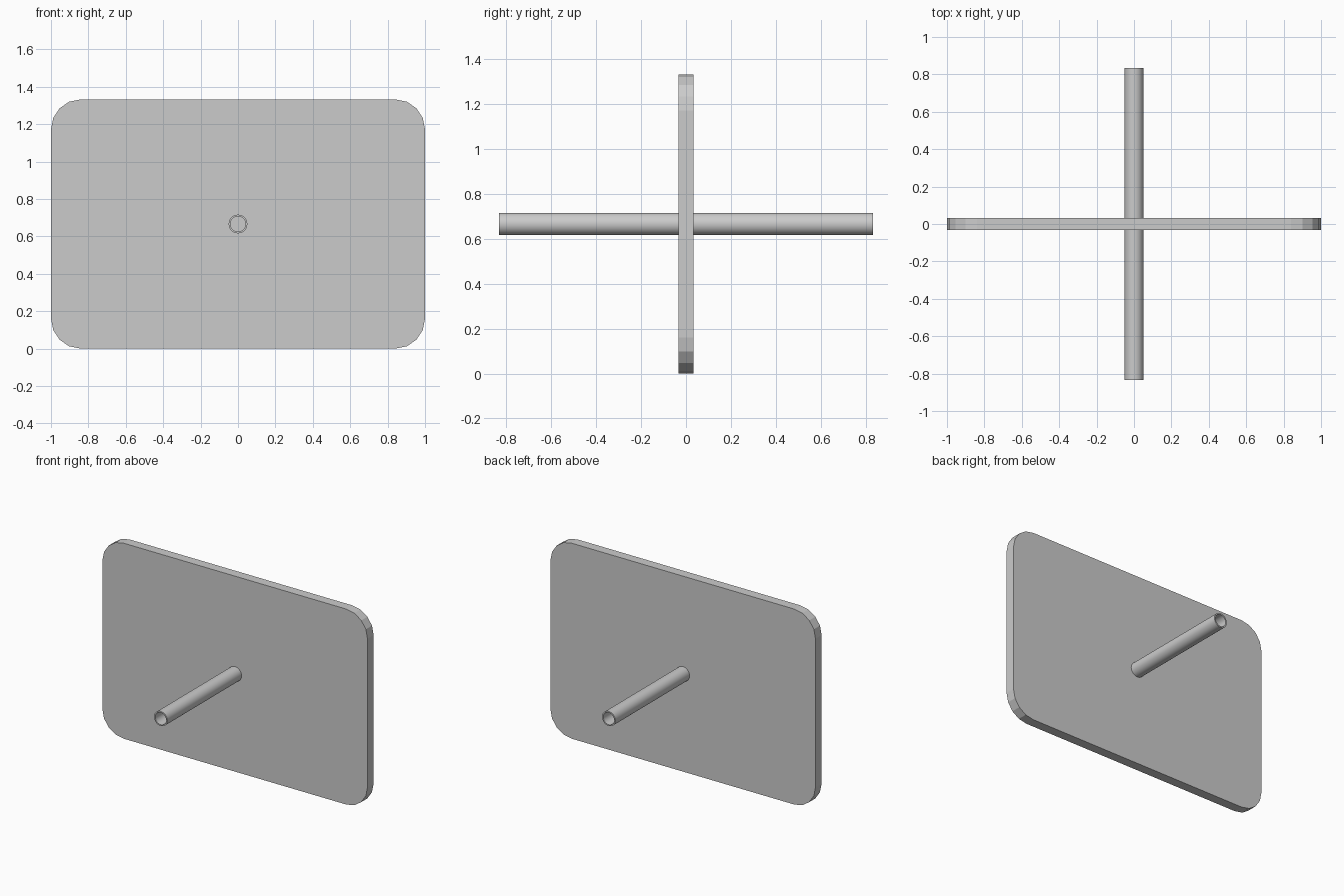
import bpy, bmesh
from math import sin, cos, pi, radians

if "Cube" in bpy.data.objects:
    bpy.data.objects.remove(bpy.data.objects["Cube"])

W, H, T = 2.0, 1.333, 0.066        # panel width, height, thickness
CORNER, STEPS = 0.16, 4            # rounded corner radius and segments
OUTER, INNER, HALF = 0.05, 0.041, 0.833
SIDES = 32


def finish(name, bm):
    bmesh.ops.recalc_face_normals(bm, faces=bm.faces[:])
    mesh = bpy.data.meshes.new(name)
    bm.to_mesh(mesh)
    bm.free()
    ob = bpy.data.objects.new(name, mesh)
    bpy.context.collection.objects.link(ob)
    return ob


# Rounded rectangular panel
bm = bmesh.new()
outline = []
for i, (sx, sz) in enumerate([(1, 1), (-1, 1), (-1, -1), (1, -1)]):
    cx, cz = sx * (W / 2 - CORNER), H / 2 + sz * (H / 2 - CORNER)
    for k in range(STEPS + 1):
        a = (i + k / STEPS) * pi / 2
        outline.append(bm.verts.new((cx + CORNER * cos(a), -T / 2, cz + CORNER * sin(a))))
face = bm.faces.new(outline)
back = bmesh.ops.extrude_face_region(bm, geom=[face], use_keep_orig=True)
bmesh.ops.translate(bm, vec=(0, T, 0),
                    verts=[v for v in back["geom"] if isinstance(v, bmesh.types.BMVert)])
finish("panel", bm)

# Hollow tube running front to back through the panel centre
bm = bmesh.new()
rings = []
for r, y in [(OUTER, -HALF), (OUTER, HALF), (INNER, HALF), (INNER, -HALF)]:
    rings.append([bm.verts.new((r * cos(2 * pi * k / SIDES), y, H / 2 + r * sin(2 * pi * k / SIDES)))
                  for k in range(SIDES)])
for j in range(4):
    a, b = rings[j], rings[(j + 1) % 4]
    for k in range(SIDES):
        n = (k + 1) % SIDES
        bm.faces.new((a[k], a[n], b[n], b[k]))
tube = finish("tube", bm)
bpy.context.view_layer.objects.active = tube
tube.select_set(True)
bpy.ops.object.shade_smooth_by_angle(angle=radians(30))
